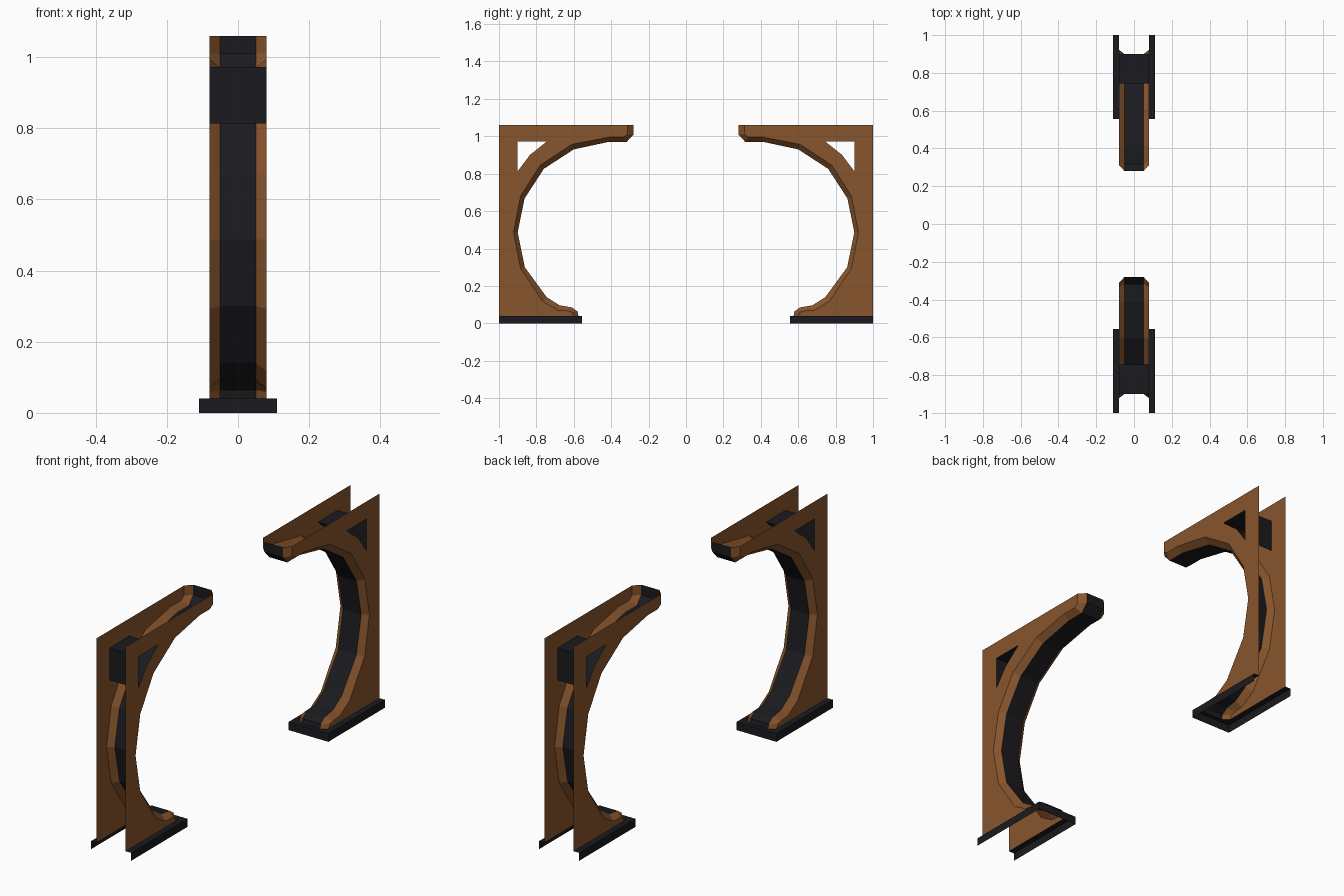
import bpy
from mathutils import Vector

if "Cube" in bpy.data.objects:
    bpy.data.objects.remove(bpy.data.objects["Cube"])


def material(name, rgb):
    m = bpy.data.materials.new(name)
    m.diffuse_color = (*rgb, 1)
    m.use_nodes = True
    m.node_tree.nodes["Principled BSDF"].inputs["Base Color"].default_value = m.diffuse_color
    return m


WOOD = material("wood", (0.25, 0.092, 0.026))
DARK = material("dark_metal", (0.011, 0.011, 0.014))

# Arch profiles in (y, z), tip to foot: side plate edge and raised centre strip
EDGE = [(.312, 1.06), (.312, 1.01), (.334, .995), (.413, .995), (.61, .957),
        (.78, .845), (.885, .68), (.922, .487), (.885, .294), (.767, .118),
        (.687, .07), (.633, .067), (.61, .059), (.60, .04)]
STRIP = [(.28, 1.06), (.28, 1.01), (.317, .97), (.413, .97), (.60, .93),
         (.76, .826), (.863, .668), (.90, .487), (.862, .30), (.745, .14),
         (.676, .096), (.61, .085), (.58, .064), (.575, .04)]
HOLE = [(.90, .973), (.743, .973), (.835, .90), (.90, .813)]
WX, SX, BX = .08, .05, .11      # half widths: plates, strip, plinth
BASE_Z, BASE_Y = .04, .555


def at(x, pts):
    return [(x, y, z) for y, z in pts]


def build(name, faces, mat, facing, sy):
    """Make a sheet object; facing(centre) gives each face's outward direction."""
    verts, index, polys = [], {}, []
    for f in faces:
        pts = [Vector(p) for p in f]
        n = Vector((0, 0, 0))
        for a, b in zip(pts, pts[1:] + pts[:1]):
            n += a.cross(b)
        flip = n.dot(facing(sum(pts, Vector()) / len(pts))) < 0
        if flip != (sy < 0):
            f = f[::-1]
        poly = []
        for p in f:
            if p not in index:
                index[p] = len(verts)
                verts.append((p[0], p[1] * sy, p[2]))
            poly.append(index[p])
        polys.append(poly)
    me = bpy.data.meshes.new(name)
    me.from_pydata(verts, [], polys)
    me.materials.append(mat)
    me.update()
    ob = bpy.data.objects.new(name, me)
    bpy.context.collection.objects.link(ob)


def bridge(a, b, closed=False):
    n = len(a)
    return [[a[i], a[(i + 1) % n], b[(i + 1) % n], b[i]]
            for i in range(n if closed else n - 1)]


def to_opening(c):
    return Vector((0, 0, .5)) - c


plates, chamfers, plinth = [], [], []
for s in (-1, 1):
    # Side plate split into two faces around the triangular hole
    plates.append(at(s * WX, EDGE[:6] + [HOLE[2], HOLE[1], HOLE[0], (1, 1.06)]))
    plates.append(at(s * WX, EDGE[5:] + [(1, BASE_Z), (1, 1.06), HOLE[0], HOLE[3], HOLE[2]]))
    chamfers += bridge(at(s * WX, EDGE), at(s * SX, STRIP))
    # Plinth rail: top and outer wall
    plinth.append([(s * WX, 1, BASE_Z), (s * BX, 1, BASE_Z), (s * BX, BASE_Y, BASE_Z),
                   (s * SX, *STRIP[-1]), (s * WX, *EDGE[-1])])
    plinth.append([(s * BX, 1, BASE_Z), (s * BX, BASE_Y, BASE_Z),
                   (s * BX, BASE_Y, 0), (s * BX, 1, 0)])

# Plinth toe: top and end wall
plinth.append([(-BX, BASE_Y, BASE_Z), (BX, BASE_Y, BASE_Z),
               (SX, *STRIP[-1]), (-SX, *STRIP[-1])])
plinth.append([(-BX, BASE_Y, BASE_Z), (BX, BASE_Y, BASE_Z), (BX, BASE_Y, 0), (-BX, BASE_Y, 0)])

strip = bridge(at(-SX, STRIP), at(SX, STRIP))
tunnel = bridge(at(-WX, HOLE), at(WX, HOLE), closed=True)

# Two brackets facing each other along y
for sy, side in ((-1, "front"), (1, "back")):
    build(side + "_side_plates", plates, WOOD, lambda c: Vector((c.x, 0, 0)), sy)
    build(side + "_arch_chamfers", chamfers, WOOD, to_opening, sy)
    build(side + "_arch_strip", strip, DARK, to_opening, sy)
    build(side + "_hole_lining", tunnel, DARK, lambda c: Vector((0, .86, .93)) - c, sy)
    build(side + "_plinth", plinth, DARK, lambda c: c - Vector((0, .8, -.1)), sy)
